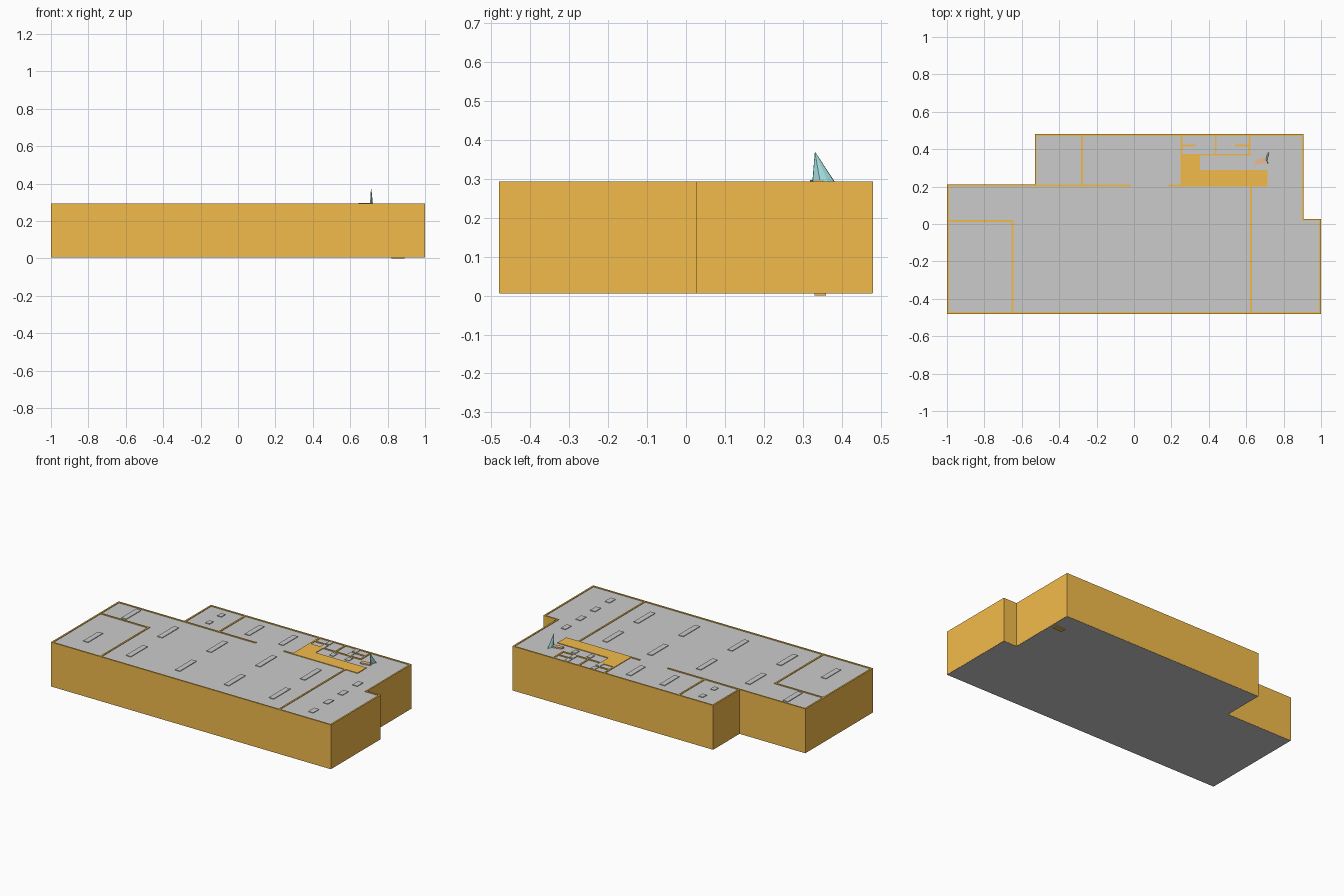
import bpy, bmesh
from mathutils import Vector

if "Cube" in bpy.data.objects:
    bpy.data.objects.remove(bpy.data.objects["Cube"])

T = 0.01                         # wall thickness
Z0, Z1 = 0.007, 0.293            # wall bottom and top
ROOF = 0.289                     # ceiling surface, just below wall tops


def material(name, rgb):
    m = bpy.data.materials.new(name)
    m.diffuse_color = (*rgb, 1)
    m.use_nodes = True
    m.node_tree.nodes["Principled BSDF"].inputs["Base Color"].default_value = m.diffuse_color
    return m


ORANGE = material("orange_paint", (0.9, 0.5, 0.07))
TAN = material("tan_wood", (0.85, 0.5, 0.28))
TEAL = material("teal_cloth", (0.45, 0.9, 0.9))


def finish(name, bm, mat=None):
    bmesh.ops.recalc_face_normals(bm, faces=bm.faces)
    me = bpy.data.meshes.new(name)
    bm.to_mesh(me)
    bm.free()
    ob = bpy.data.objects.new(name, me)
    bpy.context.collection.objects.link(ob)
    if mat:
        me.materials.append(mat)
    return ob


def prism(name, pts, z0, z1, mat=None):
    bm = bmesh.new()
    face = bm.faces.new([bm.verts.new((x, y, z0)) for x, y in pts])
    ext = bmesh.ops.extrude_face_region(bm, geom=[face])
    for v in ext["geom"]:
        if isinstance(v, bmesh.types.BMVert):
            v.co.z = z1
    return finish(name, bm, mat)


def box(name, x0, x1, y0, y1, z0, z1, mat=None):
    return prism(name, [(x0, y0), (x1, y0), (x1, y1), (x0, y1)], z0, z1, mat)


def wall(name, x0, y0, x1, y1):
    h = T / 2
    return box(name, min(x0, x1) - h, max(x0, x1) + h,
               min(y0, y1) - h, max(y0, y1) + h, Z0, Z1, ORANGE)


def outline(i):
    # building footprint moved inward by i
    return [(-1 + i, -0.48 + i), (1 - i, -0.48 + i), (1 - i, 0.028 - i),
            (0.905 - i, 0.028 - i), (0.905 - i, 0.48 - i), (-0.53 + i, 0.48 - i),
            (-0.53 + i, 0.21 - i), (-1 + i, 0.21 - i)]


# floor and ceiling slabs
prism("floor_slab", outline(0.001), 0.006, 0.014)
prism("ceiling_slab", outline(0.004), ROOF - 0.01, ROOF)

# outer walls
ring = outline(T / 2)
for a, b in zip(ring, ring[1:] + ring[:1]):
    wall("outer_wall", *a, *b)

# room partitions
for p in [(-0.279, 0.206, -0.279, 0.475), (-0.525, 0.205, -0.02, 0.205),
          (0.19, 0.205, 0.71, 0.205), (-0.995, 0.016, -0.65, 0.016),
          (-0.65, 0.016, -0.65, -0.475), (0.625, 0.205, 0.625, -0.475),
          (0.253, 0.205, 0.253, 0.475), (0.253, 0.37, 0.618, 0.37)]:
    wall("partition_wall", *p)

# washroom dividers
for p in [(0.618, 0.37, 0.618, 0.475), (0.437, 0.37, 0.437, 0.475),
          (0.253, 0.42, 0.325, 0.42), (0.545, 0.42, 0.618, 0.42)]:
    wall("washroom_divider", *p)

# solid L-shaped stair core
prism("stair_core", [(0.25, 0.202), (0.715, 0.202), (0.715, 0.29), (0.352, 0.29),
                     (0.352, 0.37), (0.25, 0.37)], Z0, Z1, ORANGE)


# ceiling light housings
def light(x, y, length, width):
    box("light_housing", x - width / 2, x + width / 2,
        y - length / 2, y + length / 2, ROOF - 0.002, Z1)


for x in (-0.52, -0.17, 0.18, 0.5):
    for y in (-0.29, 0.03):
        light(x, y, 0.17, 0.035)
for x, y in [(-0.84, -0.28), (-0.84, 0.11), (-0.12, 0.34), (0.12, 0.34)]:
    light(x, y, 0.15, 0.035)
for y in (-0.37, -0.22, -0.07, 0.08):
    light(0.8, y, 0.06, 0.035)
for x, y in [(-0.4, 0.28), (-0.4, 0.4), (0.34, 0.395), (0.34, 0.447),
             (0.53, 0.395), (0.53, 0.447), (0.45, 0.33), (0.56, 0.33)]:
    light(x, y, 0.04, 0.03)

# small hull on the roof and matching piece under the floor
prism("roof_hull", [(0.645, 0.325), (0.652, 0.318), (0.715, 0.33), (0.71, 0.358),
                    (0.65, 0.343)], ROOF, 0.297, TAN)
box("underside_hull", 0.82, 0.89, 0.33, 0.36, 0, 0.007, ORANGE)

# curved triangular sail
bm = bmesh.new()
apex = Vector((0.712, 0.331, 0.37))
base = [Vector(p) for p in [(0.716, 0.325, 0.29), (0.707, 0.345, 0.29),
                            (0.711, 0.366, 0.29), (0.72, 0.383, 0.29)]]
front = [bm.verts.new(p) for p in base]
tip = bm.verts.new(apex)
for a, b in zip(front, front[1:]):
    bm.faces.new((a, b, tip))
sail = finish("sail", bm, TEAL)
mod = sail.modifiers.new("thickness", "SOLIDIFY")
mod.thickness = 0.003
mod.offset = 0
